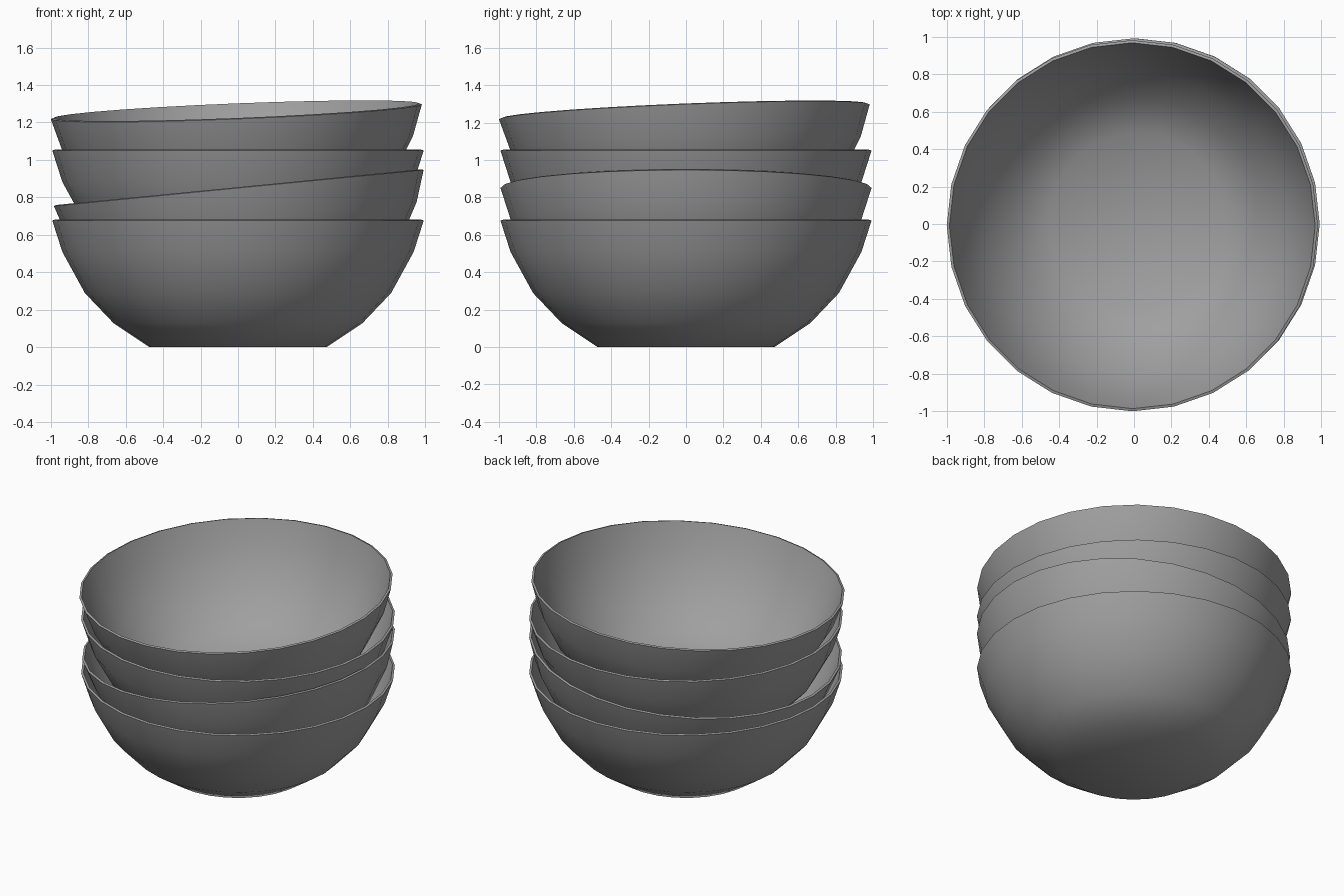
import bpy
import bmesh
import math
from mathutils import Matrix, Vector, Euler

cube = bpy.data.objects.get("Cube")
if cube:
    bpy.data.objects.remove(cube, do_unlink=True)

SEGMENTS = 28
WALL = 0.015
RIM_HEIGHT = 0.676
OUTER = [(0, 0), (0.473, 0), (0.665, 0.128), (0.818, 0.289),
         (0.938, 0.508), (0.992, RIM_HEIGHT)]

grey = bpy.data.materials.new("grey ceramic")
grey.use_nodes = True
colour = (0.35, 0.35, 0.35, 1)
grey.diffuse_color = colour
grey.node_tree.nodes["Principled BSDF"].inputs["Base Color"].default_value = colour


def inner_profile(points):
    """Offset the outer profile inwards by the wall thickness."""
    result = []
    for i, point in enumerate(points):
        before = Vector(points[max(i - 1, 0)])
        after = Vector(points[min(i + 1, len(points) - 1)])
        along = (after - before).normalized()
        x = 0 if i == 0 else point[0] - along.y * WALL
        result.append((x, point[1] + along.x * WALL))
    return result


def bowl_mesh():
    """Spin the closed wall profile around the upright axis."""
    bm = bmesh.new()
    profile = OUTER + inner_profile(OUTER)[::-1]
    verts = [bm.verts.new((r, 0, z)) for r, z in profile]
    edges = [bm.edges.new(pair) for pair in zip(verts, verts[1:])]
    bmesh.ops.spin(bm, geom=verts + edges, cent=(0, 0, 0), axis=(0, 0, 1),
                   angle=math.tau, steps=SEGMENTS)
    bmesh.ops.remove_doubles(bm, verts=bm.verts, dist=0.0005)
    bmesh.ops.recalc_face_normals(bm, faces=bm.faces)
    mesh = bpy.data.meshes.new("bowl")
    bm.to_mesh(mesh)
    bm.free()
    mesh.materials.append(grey)
    return mesh


def add_bowl(name, rim_centre, tilt=(0, 0, 0)):
    """Place a bowl by the centre of its rim, tilted about that point."""
    bowl = bpy.data.objects.new(name, bowl_mesh())
    bpy.context.collection.objects.link(bowl)
    bowl.matrix_world = (Matrix.Translation(rim_centre)
                         @ Euler(tilt).to_matrix().to_4x4()
                         @ Matrix.Translation((0, 0, -RIM_HEIGHT)))
    bpy.ops.object.select_all(action="DESELECT")
    bowl.select_set(True)
    bpy.context.view_layer.objects.active = bowl
    bpy.ops.object.shade_smooth_by_angle(angle=math.radians(45))


# Stack of four nested bowls, two of them resting askew
add_bowl("bottom_bowl", (0, 0, RIM_HEIGHT))
add_bowl("second_bowl", (0.004, 0, 0.85), (0, -0.0975, 0))
add_bowl("third_bowl", (0, 0, 1.05))
add_bowl("top_bowl", (-0.009, -0.009, 1.258), (0.04, -0.04, 0))
